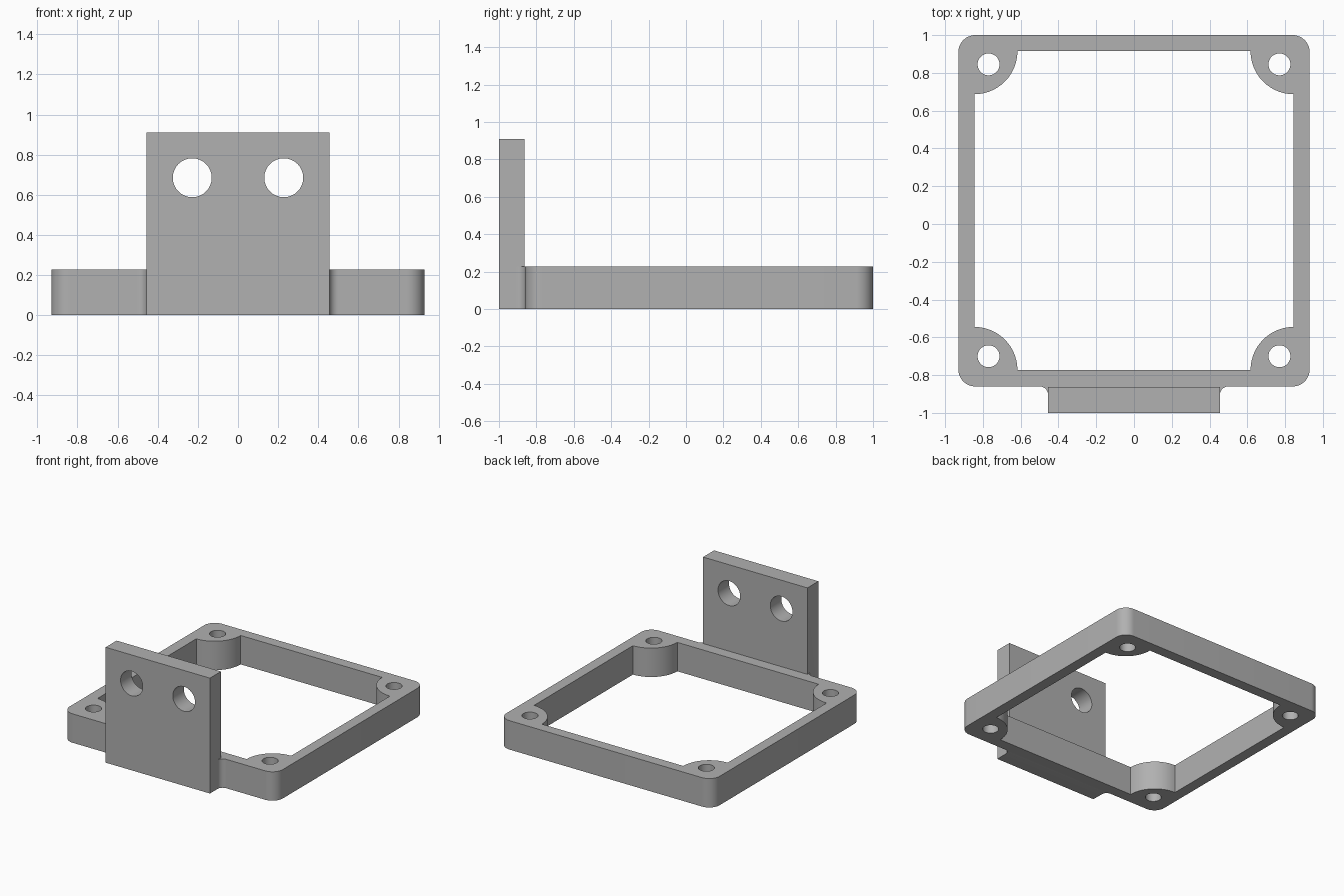
import bpy, bmesh, math
from mathutils import Matrix

if "Cube" in bpy.data.objects:
    bpy.data.objects.remove(bpy.data.objects["Cube"])

grey = bpy.data.materials.new("mid grey")
grey.diffuse_color = (0.44, 0.44, 0.44, 1)
grey.use_nodes = True
grey.node_tree.nodes["Principled BSDF"].inputs["Base Color"].default_value = grey.diffuse_color


def arc(cx, cy, r, start, end, n=14):
    """Points on an arc, angles in degrees."""
    return [(cx + r * math.cos(math.radians(start + (end - start) * i / n)),
             cy + r * math.sin(math.radians(start + (end - start) * i / n)))
            for i in range(n + 1)]


def circle(cx, cy, r):
    return arc(cx, cy, r, 0, 360, 48)[:-1]


def extrude(name, loops, depth, matrix):
    """Filled profile (first loop outer, the rest holes) made into a solid."""
    curve = bpy.data.curves.new(name + "_profile", 'CURVE')
    curve.dimensions = '2D'
    curve.fill_mode = 'BOTH'
    curve.extrude = depth / 2
    for loop in loops:
        spline = curve.splines.new('POLY')
        spline.points.add(len(loop) - 1)
        for point, (x, y) in zip(spline.points, loop):
            point.co = (x, y, 0, 1)
        spline.use_cyclic_u = True
    temp = bpy.data.objects.new(name + "_profile", curve)
    bpy.context.collection.objects.link(temp)
    deps = bpy.context.evaluated_depsgraph_get()
    mesh = bpy.data.meshes.new_from_object(temp.evaluated_get(deps))
    bpy.data.objects.remove(temp)
    bm = bmesh.new()
    bm.from_mesh(mesh)
    bmesh.ops.remove_doubles(bm, verts=bm.verts, dist=1e-5)
    bmesh.ops.transform(bm, matrix=matrix, verts=bm.verts)
    bmesh.ops.recalc_face_normals(bm, faces=bm.faces)
    bm.to_mesh(mesh)
    bm.free()
    mesh.materials.clear()
    mesh.materials.append(grey)
    obj = bpy.data.objects.new(name, mesh)
    bpy.context.collection.objects.link(obj)
    return obj


# Main dimensions
W, Y0, Y1, H = 0.93, -0.86, 1.0, 0.228     # frame outside
IW, IY0, IY1 = 0.845, -0.773, 0.915        # frame opening
R, BOSS, FIL = 0.09, 0.228, 0.045          # corner, screw boss, fillet radii
PW, PH, PY = 0.455, 0.91, -0.863           # mounting plate

# Frame outline: rounded corners, plus a tongue with fillets into the plate
right = (arc(PW + FIL, Y0 - FIL, FIL, 180, 90)
         + arc(W - R, Y0 + R, R, -90, 0)
         + arc(W - R, Y1 - R, R, 0, 90))
right = [(PW - 0.05, -0.94), (PW - 0.05, Y0 - FIL)] + right
outline = right + [(-x, y) for x, y in reversed(right)]

# Opening with a quarter-round screw boss in each corner
opening = (arc(IW, IY0, BOSS, 180, 90) + arc(IW, IY1, BOSS, 270, 180)
           + arc(-IW, IY1, BOSS, 0, -90) + arc(-IW, IY0, BOSS, 90, 0))
screw_holes = [circle(x, y, 0.058) for x in (-0.77, 0.77) for y in (-0.70, 0.845)]
frame = extrude("frame", [outline, opening] + screw_holes, H,
                Matrix.Translation((0, 0, H / 2)))

# Upright mounting plate with two round holes
plate = extrude("mounting_plate",
                [[(-PW, 0), (PW, 0), (PW, PH), (-PW, PH)]]
                + [circle(x, 0.685, 0.097) for x in (-0.228, 0.228)],
                PY + 1,
                Matrix.Translation((0, (PY - 1) / 2, 0)) @ Matrix.Rotation(math.pi / 2, 4, 'X'))

# Join plate and frame into one bracket
bpy.context.view_layer.objects.active = frame
frame.select_set(True)
union = frame.modifiers.new("join plate", 'BOOLEAN')
union.operation = 'UNION'
union.solver = 'EXACT'
union.object = plate
bpy.ops.object.modifier_apply(modifier=union.name)
bpy.data.objects.remove(plate)
frame.name = "bracket_frame"
bpy.ops.object.shade_smooth_by_angle(angle=math.radians(30))
